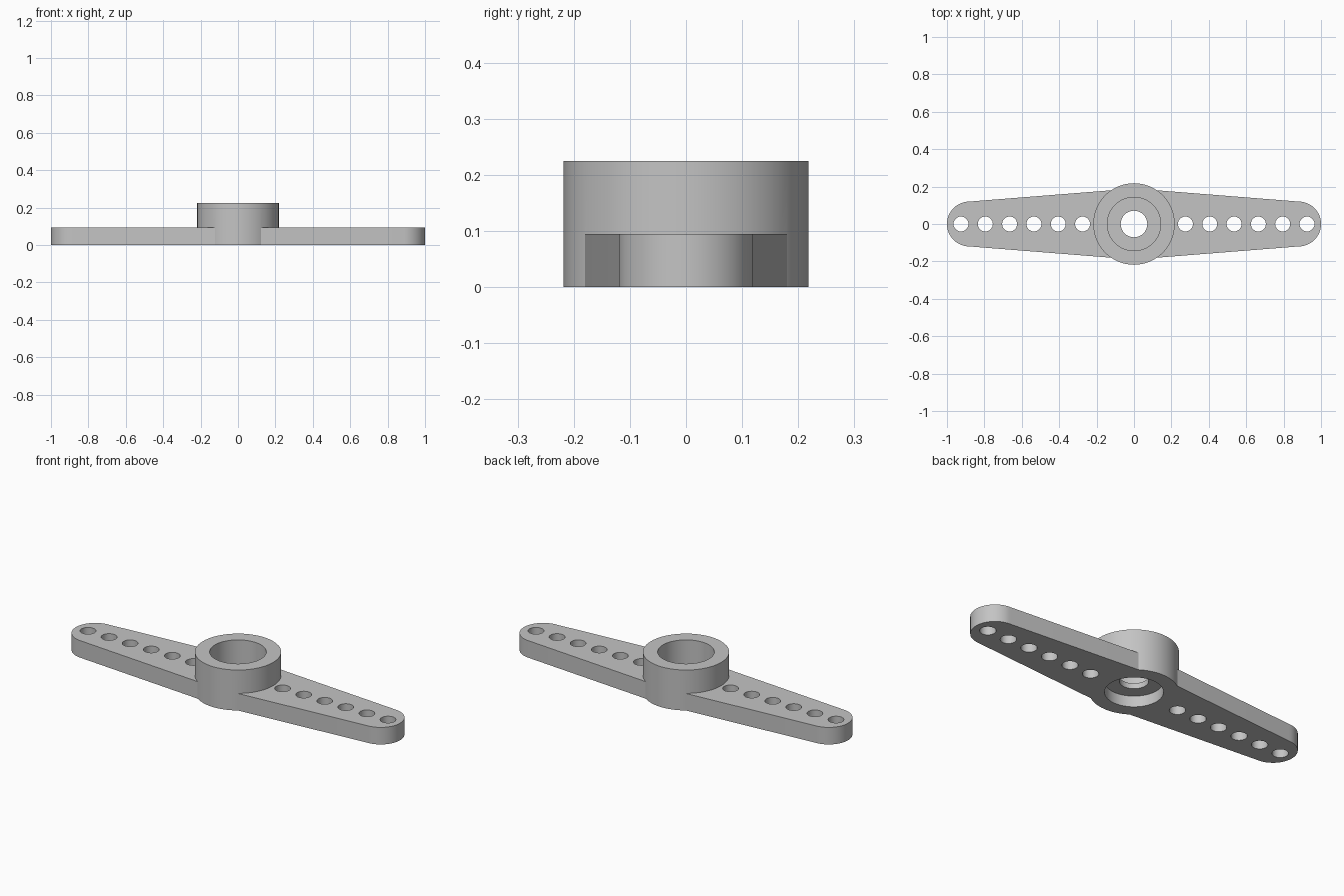
import bpy
import bmesh
from math import sin, cos, pi, radians

default = bpy.data.objects.get("Cube")
if default:
    bpy.data.objects.remove(default, do_unlink=True)

ARM_H, HUB_H = 0.095, 0.225
HUB_R, BORE_R, SHAFT_R, HOLE_R = 0.218, 0.143, 0.071, 0.04
WEB_LOW, WEB_HIGH = 0.06, 0.09   # thin web between the two bores
TIP_R, ROOT_X, ROOT_Y = 0.12, 0.124, 0.18

grey = bpy.data.materials.new("light grey plastic")
grey.use_nodes = True
colour = (0.55, 0.55, 0.55, 1)
grey.diffuse_color = colour
grey.node_tree.nodes["Principled BSDF"].inputs["Base Color"].default_value = colour


def add_object(name, bm):
    bmesh.ops.recalc_face_normals(bm, faces=bm.faces)
    mesh = bpy.data.meshes.new(name)
    bm.to_mesh(mesh)
    bm.free()
    mesh.materials.append(grey)
    obj = bpy.data.objects.new(name, mesh)
    bpy.context.collection.objects.link(obj)
    return obj


def add_prism(bm, outline, z0, z1):
    face = bm.faces.new([bm.verts.new((x, y, z0)) for x, y in outline])
    top = bmesh.ops.extrude_face_region(bm, geom=[face])["geom"]
    verts = [v for v in top if isinstance(v, bmesh.types.BMVert)]
    bmesh.ops.translate(bm, vec=(0, 0, z1 - z0), verts=verts)


def circle(radius, cx=0, sides=64):
    return [(cx + radius * cos(2 * pi * i / sides), radius * sin(2 * pi * i / sides))
            for i in range(sides)]


def prisms(name, parts):
    bm = bmesh.new()
    for outline, z0, z1 in parts:
        add_prism(bm, outline, z0, z1)
    return add_object(name, bm)


def combine(target, tool, operation):
    tool.hide_render = True
    mod = target.modifiers.new(operation.lower(), 'BOOLEAN')
    mod.operation, mod.solver, mod.object = operation, 'EXACT', tool
    bpy.context.view_layer.objects.active = target
    bpy.ops.object.modifier_apply(modifier=mod.name)
    bpy.data.objects.remove(tool, do_unlink=True)


# Tapered double arm with rounded tips
tip = [(1 - TIP_R + TIP_R * cos(a), TIP_R * sin(a))
       for a in (-pi / 2 + pi * i / 32 for i in range(33))]
half = [(ROOT_X, -ROOT_Y)] + tip + [(ROOT_X, ROOT_Y)]
arm_outline = half + [(-x, -y) for x, y in half]
horn = prisms("double_arm_with_hub", [(arm_outline, 0, ARM_H)])

# Central hub
combine(horn, prisms("hub", [(circle(HUB_R), 0, HUB_H)]), 'UNION')

# Upper and lower bores, leaving the web
combine(horn, prisms("bores", [(circle(BORE_R), -0.1, WEB_LOW),
                               (circle(BORE_R), WEB_HIGH, HUB_H + 0.1)]), 'DIFFERENCE')

# Screw hole through the web and the rows of linkage holes
holes = [(circle(SHAFT_R), -0.1, 0.3)]
for side in (-1, 1):
    for i in range(6):
        holes.append((circle(HOLE_R, side * (0.275 + 0.13 * i), 32), -0.1, 0.3))
combine(horn, prisms("holes", holes), 'DIFFERENCE')

# Smooth round walls, sharp rims
bpy.ops.object.select_all(action='DESELECT')
horn.select_set(True)
bpy.context.view_layer.objects.active = horn
bpy.ops.object.shade_smooth_by_angle(angle=radians(30))
